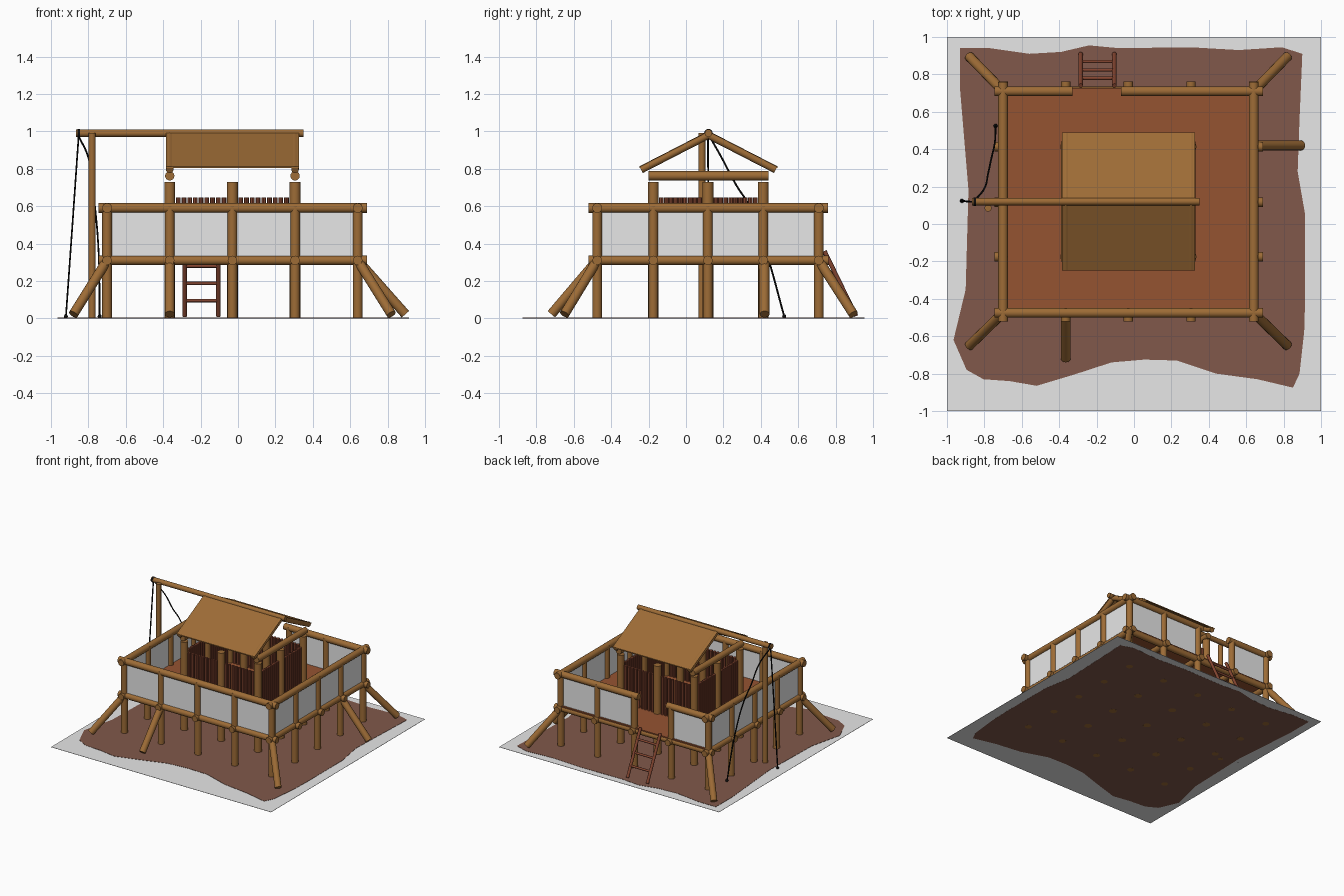
import bpy, bmesh, math
from mathutils import Vector, Matrix

if "Cube" in bpy.data.objects:
    bpy.data.objects.remove(bpy.data.objects["Cube"])


def material(name, rgb):
    m = bpy.data.materials.new(name)
    m.diffuse_color = (*rgb, 1)
    m.use_nodes = True
    m.node_tree.nodes["Principled BSDF"].inputs["Base Color"].default_value = m.diffuse_color
    return m


WOOD = material("log wood", (0.34, 0.15, 0.037))
FLOOR = material("floor red brown", (0.30, 0.087, 0.031))
STICK = material("stick red brown", (0.23, 0.06, 0.03))
SOIL = material("soil", (0.22, 0.098, 0.069))
GREY = material("pale grey", (0.8, 0.8, 0.8))
BLACK = material("rope black", (0.004, 0.004, 0.004))


def finish(name, bm, mat, smooth=False):
    me = bpy.data.meshes.new(name)
    bm.to_mesh(me)
    bm.free()
    ob = bpy.data.objects.new(name, me)
    bpy.context.collection.objects.link(ob)
    me.materials.append(mat)
    if smooth:
        bpy.context.view_layer.objects.active = ob
        ob.select_set(True)
        bpy.ops.object.shade_smooth_by_angle(angle=math.radians(40))
        ob.select_set(False)
    return ob


def logs(name, items, r, mat=WOOD, sides=16):
    """Round poles from a to b, joined in one object."""
    bm = bmesh.new()
    for a, b in items:
        a, b = Vector(a), Vector(b)
        d = b - a
        mx = Matrix.Translation((a + b) / 2) @ d.to_track_quat('Z', 'Y').to_matrix().to_4x4()
        bmesh.ops.create_cone(bm, cap_ends=True, segments=sides, radius1=r, radius2=r,
                              depth=d.length, matrix=mx)
    return finish(name, bm, mat, True)


def boxes(name, items, mat):
    """Boxes given as (low corner, high corner)."""
    bm = bmesh.new()
    for lo, hi in items:
        lo, hi = Vector(lo), Vector(hi)
        mx = Matrix.Translation((lo + hi) / 2) @ Matrix.Diagonal((*(hi - lo), 1))
        bmesh.ops.create_cube(bm, size=1, matrix=mx)
    return finish(name, bm, mat)


X = [-0.70, -0.365, -0.03, 0.305, 0.64]
Y = [-0.475, -0.175, 0.117, 0.413, 0.71]
X0, X1, Y0, Y1 = -0.745, 0.69, -0.52, 0.76
LOW, TOP = 0.31, 0.59

# ground plate and soil patch
boxes("ground_plate", [((-1, -1, 0.001), (1, 1, 0.003))], GREY)
outline = [(-.93, .94), (-.77, .94), (-.56, .91), (-.39, .92), (-.24, .955), (-.08, .94), (.3, .945),
           (.56, .93), (.79, .945), (.9, .91), (.885, .56), (.875, .28), (.915, .05), (.915, -.4),
           (.91, -.575), (.885, -.8), (.85, -.875), (.66, -.83), (.44, -.8), (.23, -.73),
           (.055, -.725), (-.12, -.74), (-.32, -.805), (-.52, -.865), (-.665, -.84), (-.805, -.83),
           (-.895, -.78), (-.965, -.62), (-.9, -.35), (-.885, .18), (-.93, .72)]
bm = bmesh.new()
f = bm.faces.new([bm.verts.new((x, y, 0.0003)) for x, y in outline])
ext = bmesh.ops.extrude_face_region(bm, geom=[f], use_keep_orig=True)
for v in ext["geom"]:
    if isinstance(v, bmesh.types.BMVert):
        v.co.z = 0.005
bmesh.ops.recalc_face_normals(bm, faces=bm.faces)
finish("soil_patch", bm, SOIL)

# posts: outer ring up to the rail, inner nine up to the hut roof
outer, inner = [], []
for i, x in enumerate(X):
    for j, y in enumerate(Y):
        edge = i in (0, 4) or j in (0, 4)
        (outer if edge else inner).append(((x, y, 0), (x, y, 0.60 if edge else 0.73)))
logs("outer_posts", outer, 0.026)
logs("hut_posts", inner, 0.029)

# floor joists both ways, upper rails with a gap at the ladder
logs("joists_lengthwise", [((X0, y, LOW), (X1, y, LOW)) for y in Y], 0.025)
logs("joists_crosswise", [((x, Y0, LOW), (x, Y1 + 0.002, LOW)) for x in X], 0.025)
logs("upper_rails", [((X0, Y[0], TOP), (X1, Y[0], TOP)),
                     ((X0, Y[4], TOP), (-0.33, Y[4], TOP)), ((-0.07, Y[4], TOP), (X1, Y[4], TOP)),
                     ((X[0], Y0, TOP), (X[0], Y1, TOP)), ((X[4], Y0, TOP), (X[4], Y1, TOP))], 0.026)
boxes("floor", [((X[0], Y[0], 0.32), (X[4], Y[4] + 0.018, 0.336))], FLOOR)

# pale wall panels between the outer posts
t = 0.004
panels = []
for i in range(4):
    for y in (Y[0], Y[4]):
        if not (y == Y[4] and i == 1):
            panels.append(((X[i], y - t, LOW), (X[i + 1], y + t, TOP)))
    for x in (X[0], X[4]):
        panels.append(((x - t, Y[i], LOW), (x + t, Y[i + 1], TOP)))
boxes("wall_panels", panels, GREY)

# slanted braces at the corners, front and right
braces = [((sx, sy, 0.31), (ex, ey, 0.022)) for sx, ex in ((X[0], -0.88), (X[4], 0.82))
          for sy, ey in ((Y[0], -0.65), (Y[4], 0.895))]
braces += [((X[1], Y[0], 0.31), (X[1], -0.72, 0.022)), ((X[4], 0.42, 0.31), (0.895, 0.42, 0.022))]
logs("braces", braces, 0.026)

# hut walls of upright sticks
sticks = []
n = 9
for i in (1, 2):
    for k in range(n):
        u = (k + 0.5) / n
        x = X[i] + 0.03 + (X[i + 1] - X[i] - 0.06) * u
        y = Y[i] + 0.03 + (Y[i + 1] - Y[i] - 0.06) * u
        sticks += [((x, q, 0.33), (x, q, 0.645)) for q in (Y[1], Y[3])]
        sticks += [((q, y, 0.33), (q, y, 0.645)) for q in (X[1], X[3])]
logs("hut_wall_sticks", sticks, 0.0125, STICK, 8)

# roof: tie beams, rafters, ridge pole and two thin slopes
RY, RZ = 0.12, 0.99
logs("tie_beams", [((x, -0.20, 0.762), (x, 0.44, 0.762)) for x in (X[1], X[3])], 0.025)
logs("rafters", [((x, RY, RZ - 0.01), (x, RY + s * 0.36, 0.795)) for x in (X[1], X[3]) for s in (-1, 1)], 0.02)
logs("ridge_pole", [((-0.865, RY, RZ), (0.35, RY, RZ))], 0.02)
bm = bmesh.new()
for s in (-1, 1):
    q = [(-0.385, RY, 1.0), (0.325, RY, 1.0), (0.325, RY + s * 0.368, 0.811), (-0.385, RY + s * 0.368, 0.811)]
    f = bm.faces.new([bm.verts.new(p) for p in q])
    if s > 0:
        f.normal_flip()
    ext = bmesh.ops.extrude_face_region(bm, geom=[f], use_keep_orig=True)
    for v in ext["geom"]:
        if isinstance(v, bmesh.types.BMVert):
            v.co.z -= 0.008
bmesh.ops.recalc_face_normals(bm, faces=bm.faces)
finish("roof_slopes", bm, WOOD)

# hoist mast beside the platform
logs("hoist_mast", [((-0.78, 0.085, 0), (-0.78, 0.085, 0.99))], 0.019)

# ladder at the back
lad = lambda x, z: (x, 0.91 - 0.17 * (z - 0.01) / 0.35, z)
logs("ladder_rails", [(lad(x, 0.012), lad(x, 0.36)) for x in (-0.285, -0.105)], 0.012, STICK, 10)
logs("ladder_rungs", [(lad(-0.285, z), lad(-0.105, z)) for z in (0.095, 0.187, 0.279)], 0.009, STICK, 10)


# ropes hanging from the ridge pole end
def rope(name, pts):
    cu = bpy.data.curves.new(name, 'CURVE')
    cu.dimensions = '3D'
    cu.bevel_depth = 0.005
    cu.bevel_resolution = 1
    cu.resolution_u = 6
    sp = cu.splines.new('BEZIER')
    sp.bezier_points.add(len(pts) - 1)
    for b, p in zip(sp.bezier_points, pts):
        b.co = p
        b.handle_left_type = b.handle_right_type = 'AUTO'
    ob = bpy.data.objects.new(name, cu)
    bpy.context.collection.objects.link(ob)
    cu.materials.append(BLACK)
    bm = bmesh.new()
    bmesh.ops.create_uvsphere(bm, u_segments=10, v_segments=6, radius=0.011,
                              matrix=Matrix.Translation(Vector(pts[-1])))
    finish(name + "_knot", bm, BLACK, True)


rope("straight_rope", [(-0.852, 0.118, 0.975), (-0.886, 0.12, 0.49), (-0.92, 0.124, 0.011)])
rope("slack_rope", [(-0.852, 0.125, 0.975), (-0.80, 0.19, 0.86), (-0.78, 0.27, 0.71), (-0.765, 0.34, 0.60),
                    (-0.745, 0.43, 0.35), (-0.74, 0.525, 0.011)])
# loop tying both ropes to the pole
logs("rope_loop", [((-0.858, RY, RZ), (-0.846, RY, RZ))], 0.023, BLACK)
